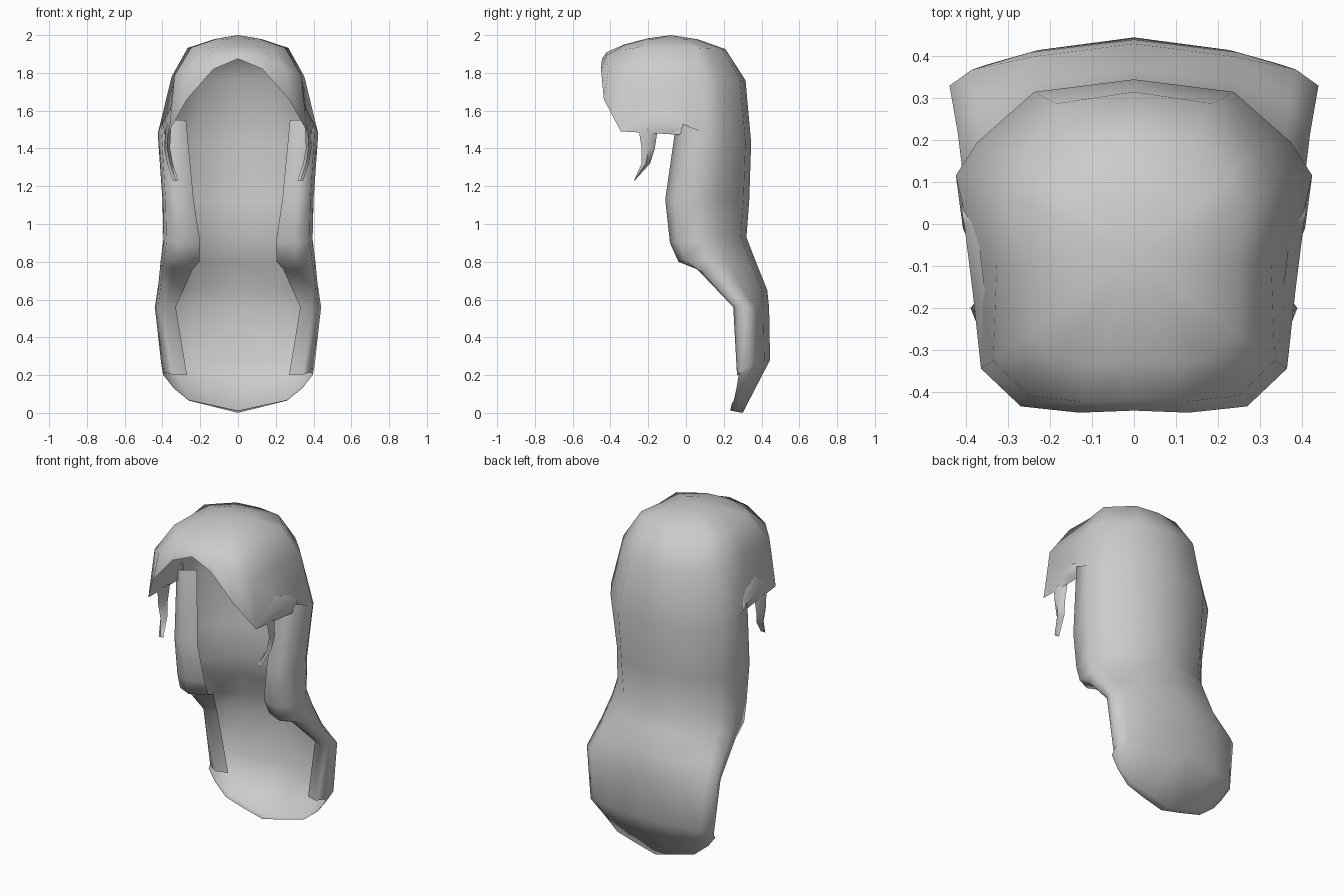
import bpy, bmesh, math

if "Cube" in bpy.data.objects:
    bpy.data.objects.remove(bpy.data.objects["Cube"])

grey = bpy.data.materials.new("hair grey")
grey.diffuse_color = (0.6, 0.6, 0.6, 1)
grey.use_nodes = True
grey.node_tree.nodes["Principled BSDF"].inputs["Base Color"].default_value = grey.diffuse_color


def loft(bm, rings):
    """Skin neighbouring rings; a ring may be shorter than the one before."""
    rows = [[bm.verts.new(p) for p in r] for r in rings]
    for a, b in zip(rows, rows[1:]):
        for i in range(min(len(a), len(b)) - 1):
            bm.faces.new((a[i], b[i], b[i + 1], a[i + 1]))


def finish(name, bm, angle):
    """Weld, mirror across x and smooth."""
    bmesh.ops.remove_doubles(bm, verts=bm.verts, dist=0.0005)
    bmesh.ops.recalc_face_normals(bm, faces=bm.faces)
    me = bpy.data.meshes.new(name)
    bm.to_mesh(me)
    bm.free()
    me.materials.append(grey)
    ob = bpy.data.objects.new(name, me)
    bpy.context.collection.objects.link(ob)
    ob.modifiers.new("mirror", 'MIRROR')
    bpy.ops.object.select_all(action='DESELECT')
    ob.select_set(True)
    bpy.context.view_layer.objects.active = ob
    bpy.ops.object.shade_smooth_by_angle(angle=math.radians(angle))


def curtain_ring(z_back, z_front, back, width, front, inner):
    """Half section from the back centre, round the side, to the inner front edge."""
    d = back - front
    xs = (0, width * .56, width * .88, width, width * .96, (width + inner) / 2, inner)
    ys = (back, back - .03, back - .38 * d, back - .58 * d, front + .1 * d, front, front + .12 * d)
    ts = (0, .05, .15, .4, .8, 1, 1)
    return [(x, y, z_back + (z_front - z_back) * t) for x, y, t in zip(xs, ys, ts)]


def crown_ring(rim, sx, sx_front, sy, drop, drop_front):
    """Rim drawn in towards the pole, with a steeper brow at the front."""
    ring = []
    for i, (x, y, z) in enumerate(rim):
        side = min(max((i - 2) / 3, 0), 1)
        brow = max(0, (i - 5) / 3)
        ring.append((x * (sx + sx_front * side), -.08 + (y + .08) * sy,
                     2 - (2 - z) * (drop + drop_front * brow)))
    return ring


# Long back and side curtains
body = [curtain_ring(*s) for s in (
    (1.43, 1.55, .345, .425, -.05, .275),
    (1.13, 1.13, .335, .40, -.11, .235),
    (.93, .90, .32, .395, -.085, .20),
    (.80, .80, .37, .41, -.04, .205),
    (.65, .76, .43, .42, .06, .24),
    (.56, .56, .44, .44, .25, .33),
    (.28, .20, .445, .405, .27, .27))]

# Rounded bottom with a short lip turned forward
hem = ((0, 0), (.14, .035), (.26, .065), (.34, .13), (.395, .2))
body.append([(x, .3 - .02 * (x / .4) ** 2, z) for x, z in hem])
body.append([(x, .235 + .045 * (x / .4) ** 2, z + .012 * (1 - x / .395)) for x, z in hem])

# Crown and arched fringe, sharing its back edge with the curtains
rim = body[0][:4] + [(.375, -.10, 1.48), (.365, -.345, 1.49), (.27, -.435, 1.66),
                     (.13, -.45, 1.82), (0, -.445, 1.875)]
crown = [rim,
         crown_ring(rim, .78, .14, .93, .42, .30),
         crown_ring(rim, .60, .08, .68, .13, .27),
         crown_ring(rim, .28, .04, .34, .04, .10),
         [(0, -.08, 2)] * len(rim)]
bm = bmesh.new()
loft(bm, body)
loft(bm, crown)
finish("hair_shell", bm, 80)

# Swept lock at the temple, tapering to a flicked tip
bm = bmesh.new()
loft(bm, [[(.365, -.345, 1.49)] * 3,
          [(.355, -.16, 1.62), (.385, -.16, 1.55), (.375, -.16, 1.48)],
          [(.375, 0, 1.57), (.405, 0, 1.53), (.385, 0, 1.47)],
          [(.385, .025, 1.53), (.41, .025, 1.48), (.39, .015, 1.46)],
          [(.41, .06, 1.38)] * 3])
finish("temple_lock", bm, 60)

# Thin curved strand hanging below the fringe
bm = bmesh.new()
loft(bm, [[(x, a, z), (x + .015, (a + b) / 2, z), (x - .015, b, z), (x, a, z)]
          for x, a, b, z in ((.37, -.25, -.15, 1.5), (.375, -.235, -.165, 1.4),
                             (.36, -.235, -.19, 1.32), (.33, -.275, -.272, 1.23))])
finish("hanging_strand", bm, 60)
